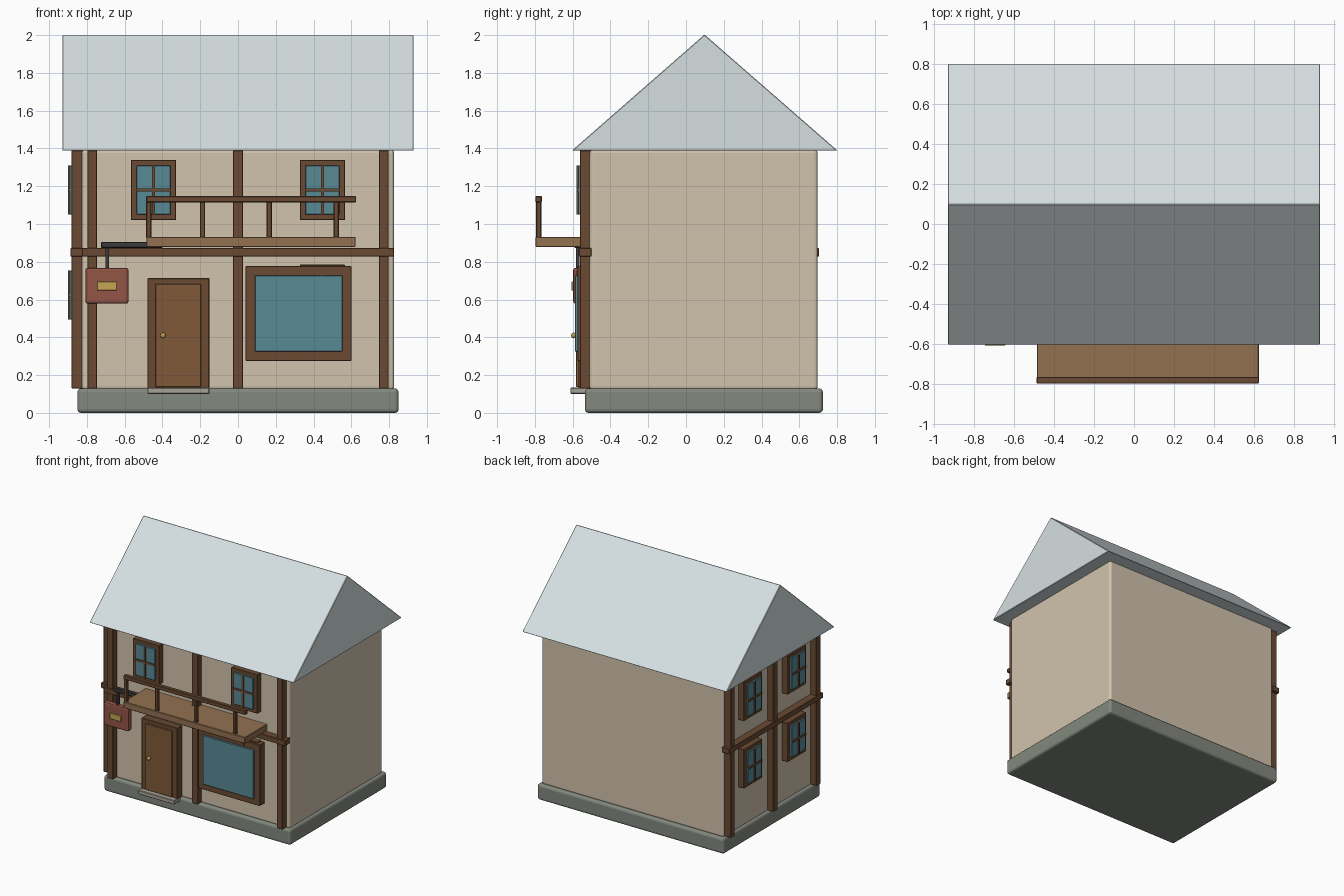
import bpy, bmesh
from mathutils import Matrix

if "Cube" in bpy.data.objects:
    bpy.data.objects.remove(bpy.data.objects["Cube"])


def mat(name, r, g, b):
    m = bpy.data.materials.new(name)
    m.diffuse_color = tuple((c / 255) ** 2.2 for c in (r, g, b)) + (1,)
    m.use_nodes = True
    m.node_tree.nodes["Principled BSDF"].inputs["Base Color"].default_value = m.diffuse_color
    return m


STONE = mat("stone", 130, 136, 126)
PALE = mat("pale_stone", 165, 162, 148)
PLASTER = mat("plaster", 208, 194, 172)
SLATE = mat("slate", 212, 222, 224)
TIMBER = mat("timber", 106, 76, 54)
PLANK = mat("plank", 146, 112, 82)
DOOR = mat("door_wood", 128, 90, 58)
GLASS = mat("glass", 88, 136, 148)
RED = mat("sign_red", 146, 86, 72)
GOLD = mat("brass", 196, 164, 86)
IRON = mat("iron", 62, 60, 60)


def finish(name, bm, material, bevel=0.0, segments=1):
    bmesh.ops.recalc_face_normals(bm, faces=bm.faces)
    me = bpy.data.meshes.new(name)
    bm.to_mesh(me)
    bm.free()
    me.materials.append(material)
    ob = bpy.data.objects.new(name, me)
    bpy.context.collection.objects.link(ob)
    if bevel:
        mod = ob.modifiers.new("bevel", "BEVEL")
        mod.width, mod.segments = bevel, segments
    return ob


def box(name, x, y, z, material, bevel=0.004, segments=1):
    """Box from (min, max) ranges on each axis."""
    bm = bmesh.new()
    bmesh.ops.create_cube(bm, size=1)
    for v in bm.verts:
        v.co = [(a + b) / 2 + c * (b - a) for (a, b), c in zip((x, y, z), v.co)]
    return finish(name, bm, material, bevel, segments)


def wall_box(name, side, u, out, z, material, bevel=0.003):
    """Box on the front or left wall: u runs along the wall, out is depth from it."""
    if side == "front":
        return box(name, u, (-0.51 - out, -0.50), z, material, bevel)
    return box(name, (-0.83 - out, -0.82), u, z, material, bevel)


def window(name, side, u, z):
    wall_box(name + "_frame", side, (u - 0.12, u + 0.12), 0.048, (z - 0.16, z + 0.16), TIMBER)
    wall_box(name + "_glass", side, (u - 0.09, u + 0.09), 0.062, (z - 0.13, z + 0.13), GLASS)
    wall_box(name + "_upright_bar", side, (u - 0.008, u + 0.008), 0.07, (z - 0.13, z + 0.13), TIMBER, 0)
    wall_box(name + "_cross_bar", side, (u - 0.09, u + 0.09), 0.07, (z - 0.008, z + 0.008), TIMBER, 0)


# Foundation and walls
box("foundation", (-0.85, 0.85), (-0.535, 0.725), (0, 0.13), STONE, 0.02, 3)
box("walls", (-0.827, 0.827), (-0.51, 0.697), (0.12, 1.395), PLASTER, 0.02, 3)

# Gable roof
bm = bmesh.new()
profile = [(-0.605, 1.388), (0.803, 1.388), (0.098, 2.003)]
face = bm.faces.new([bm.verts.new((-0.93, y, z)) for y, z in profile])
ext = bmesh.ops.extrude_face_region(bm, geom=[face])["geom"]
bmesh.ops.translate(bm, vec=(1.86, 0, 0), verts=[g for g in ext if isinstance(g, bmesh.types.BMVert)])
# extrusion keeps the starting face, so the prism is closed
finish("roof", bm, SLATE, 0.004)

# Timber framing on the front and left walls
for side, posts, span in (("front", (-0.772, 0, 0.772), (-0.827, 0.827)),
                          ("left", (-0.463, 0.095, 0.653), (-0.515, 0.705))):
    for i, u in enumerate(posts):
        wall_box(f"{side}_post_{i}", side, (u - 0.026, u + 0.026), 0.052, (0.13, 1.39), TIMBER)
    wall_box(f"{side}_beam", side, span, 0.058, (0.828, 0.872), TIMBER)

# Small windows
for i, u in enumerate((-0.447, 0.447)):
    window(f"front_upper_window_{i}", "front", u, 1.18)
window("front_lower_window", "front", 0.447, 0.625)
for i, u in enumerate((-0.19, 0.38)):
    for level, z in (("lower", 0.625), ("upper", 1.18)):
        window(f"left_{level}_window_{i}", "left", u, z)

# Shop window
wall_box("shop_window_frame", "front", (0.04, 0.60), 0.065, (0.275, 0.778), TIMBER)
wall_box("shop_window_glass", "front", (0.09, 0.553), 0.078, (0.325, 0.728), GLASS)

# Door, knob and step
wall_box("door_frame", "front", (-0.48, -0.152), 0.06, (0.13, 0.713), TIMBER)
wall_box("door", "front", (-0.438, -0.195), 0.072, (0.138, 0.682), DOOR)
bm = bmesh.new()
bmesh.ops.create_uvsphere(bm, u_segments=12, v_segments=8, radius=0.015,
                          matrix=Matrix.Translation((-0.397, -0.594, 0.41)))
for f in bm.faces:
    f.smooth = True
finish("door_knob", bm, GOLD)
box("doorstep", (-0.48, -0.152), (-0.612, -0.50), (0.10, 0.134), PALE)

# Balcony
box("balcony_floor", (-0.485, 0.623), (-0.797, -0.505), (0.878, 0.932), PLANK)
box("balcony_rail", (-0.487, 0.625), (-0.797, -0.763), (1.115, 1.148), TIMBER)
for i, x in enumerate((-0.472, -0.188, 0.165, 0.52)):
    box(f"balcony_post_{i}", (x - 0.014, x + 0.014), (-0.793, -0.766), (0.925, 1.12), TIMBER)

# Hanging sign
box("sign_arm", (-0.725, -0.40), (-0.59, -0.555), (0.873, 0.905), IRON)
box("sign_hanger", (-0.702, -0.682), (-0.583, -0.563), (0.755, 0.88), IRON, 0)
box("sign_board", (-0.808, -0.58), (-0.597, -0.55), (0.578, 0.768), RED, 0.012, 2)
box("sign_plate", (-0.745, -0.642), (-0.606, -0.58), (0.648, 0.695), GOLD, 0.002)
